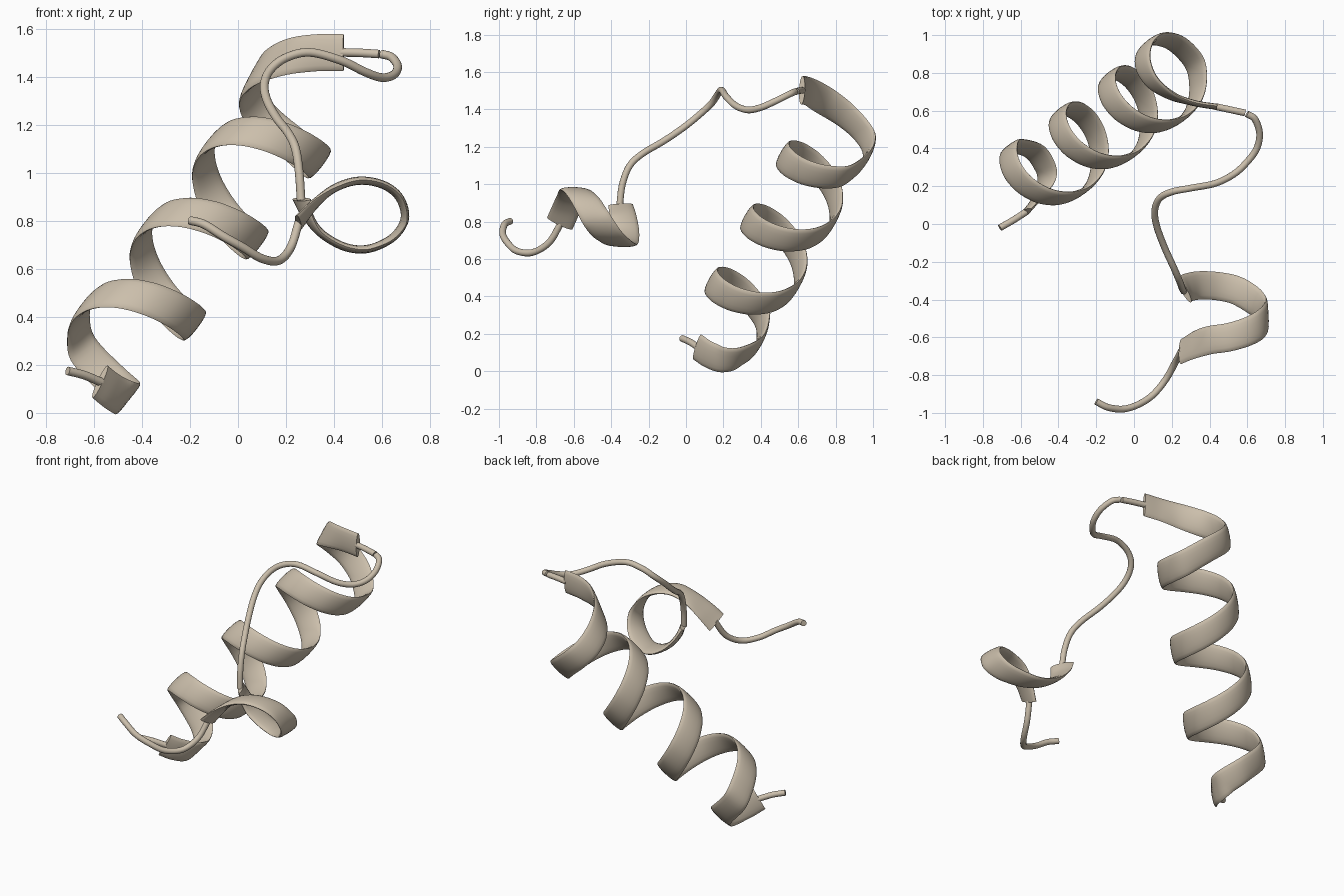
import bpy, bmesh, math
from mathutils import Vector as V

if "Cube" in bpy.data.objects:
    bpy.data.objects.remove(bpy.data.objects["Cube"])


def spline(pts, n=6):
    """Catmull-Rom curve through pts."""
    p = [V(q) for q in pts]
    p = [2 * p[0] - p[1]] + p + [2 * p[-1] - p[-2]]
    out = []
    for i in range(1, len(p) - 2):
        a, b, c, d = p[i - 1:i + 3]
        for k in range(n):
            t = k / n
            out.append(0.5 * (2 * b + (c - a) * t + (2 * a - 5 * b + 4 * c - d) * t ** 2
                              + (3 * b - a - 3 * c + d) * t ** 3))
    out.append(p[-2])
    return out


def sweep(name, pts, half_w, half_t, widths=None, sides=16):
    """Sweep an elliptical section along a curve; widths gives the broad direction."""
    path = spline(pts)
    dirs = spline(widths) if widths else None
    bm = bmesh.new()
    rings = []
    w = V((0.1, 0.2, 1))
    for i, c in enumerate(path):
        t = (path[min(i + 1, len(path) - 1)] - path[max(i - 1, 0)]).normalized()
        if dirs:
            w = dirs[i]
        w = (w - t * w.dot(t)).normalized()
        n = t.cross(w)
        rings.append([bm.verts.new(c + w * half_w * math.cos(2 * math.pi * k / sides)
                                   + n * half_t * math.sin(2 * math.pi * k / sides))
                      for k in range(sides)])
    for a, b in zip(rings, rings[1:]):
        for k in range(sides):
            j = (k + 1) % sides
            bm.faces.new((a[k], a[j], b[j], b[k]))
    bm.faces.new(rings[0][::-1])
    bm.faces.new(rings[-1])
    bmesh.ops.recalc_face_normals(bm, faces=bm.faces)
    me = bpy.data.meshes.new(name)
    bm.to_mesh(me)
    bm.free()
    ob = bpy.data.objects.new(name, me)
    bpy.context.collection.objects.link(ob)
    mat = bpy.data.materials.get("tan") or bpy.data.materials.new("tan")
    mat.diffuse_color = (0.6, 0.52, 0.41, 1)
    mat.use_nodes = True
    mat.node_tree.nodes["Principled BSDF"].inputs["Base Color"].default_value = mat.diffuse_color
    me.materials.append(mat)
    bpy.ops.object.select_all(action='DESELECT')
    ob.select_set(True)
    bpy.context.view_layer.objects.active = ob
    bpy.ops.object.shade_smooth_by_angle(angle=math.radians(40))
    return ob


# Long helix: right-handed coil around a slanted axis
slope = V((0.77, 0.565, 1))
axis = slope.normalized()
left = V((-1, 0, 0))
e1 = (left - axis * left.dot(axis)).normalized()
e2 = axis.cross(e1)


def coil(deg):
    zc = 0.338 * deg / 360 - 0.475
    a = math.radians(deg)
    return V((-0.122, 0.538, 0.778)) + slope * zc + 0.206 * (e1 * math.cos(a) + e2 * math.sin(a))


head = [(-.575, .06, .13), (-.525, .12, .09), (-.475, .2, .063),
        (-.468, .29, .078), (-.53, .385, .14)]
tail = [(.225, .955, 1.125), (.125, .98, 1.21), (.06, .935, 1.29), (.05, .85, 1.37),
        (.1, .755, 1.437), (.2, .68, 1.482), (.32, .64, 1.5), (.44, .62, 1.502)]
middle = [coil(a) for a in range(-45, 950, 30)]
up = V((0, 0.05, 1))
start_w = V((.3, .15, .93))
wid = ([start_w, start_w.lerp(axis, .5)] + [axis] * (len(middle) + 6)
       + [axis.lerp(up, .2), axis.lerp(up, .45), axis.lerp(up, .7), up, up])
sweep("long_helix", head + middle + tail, .077, .016, wid)

# Short helix: a single turn facing the front
short = [(.265, -.35, .89), (.29, -.335, .82), (.35, -.325, .745), (.45, -.33, .69),
         (.55, -.355, .685), (.65, -.42, .735), (.695, -.48, .815), (.67, -.53, .90),
         (.6, -.57, .952), (.5, -.6, .967), (.40, -.615, .935), (.32, -.64, .87),
         (.25, -.675, .79)]
back = V((0.05, -1, 0.03))
wid = [V((.5, -.85, -.1)), V((.25, -.95, 0))] + [back] * 9 + [V((-.1, -.95, .1)), V((-.2, -.9, .2))]
sweep("short_helix", short, .075, .017, wid)

# Round coil strands joining and ending the helices
R = .018
sweep("start_strand", [(-.71, -.02, .175), (-.64, .02, .157), (-.57, .065, .128)], R, R)
sweep("upper_stub", [(.43, .622, 1.502), (.51, .605, 1.5), (.588, .588, 1.495)], R, R)
sweep("linking_strand", [
    (.598, .583, 1.495), (.64, .555, 1.482), (.665, .48, 1.445), (.65, .40, 1.41),
    (.60, .33, 1.397), (.53, .265, 1.42), (.43, .215, 1.468), (.3, .19, 1.502),
    (.2, .17, 1.48), (.135, .135, 1.43), (.11, .07, 1.37), (.12, -.01, 1.305),
    (.16, -.12, 1.23), (.21, -.23, 1.165), (.24, -.3, 1.10), (.255, -.34, 1.0),
    (.263, -.355, .885)], R, R)
sweep("end_strand", [
    (.255, -.665, .80), (.22, -.73, .69), (.17, -.82, .635), (.1, -.905, .643),
    (.02, -.957, .69), (-.06, -.98, .735), (-.14, -.97, .785), (-.2, -.94, .802)], R, R)
